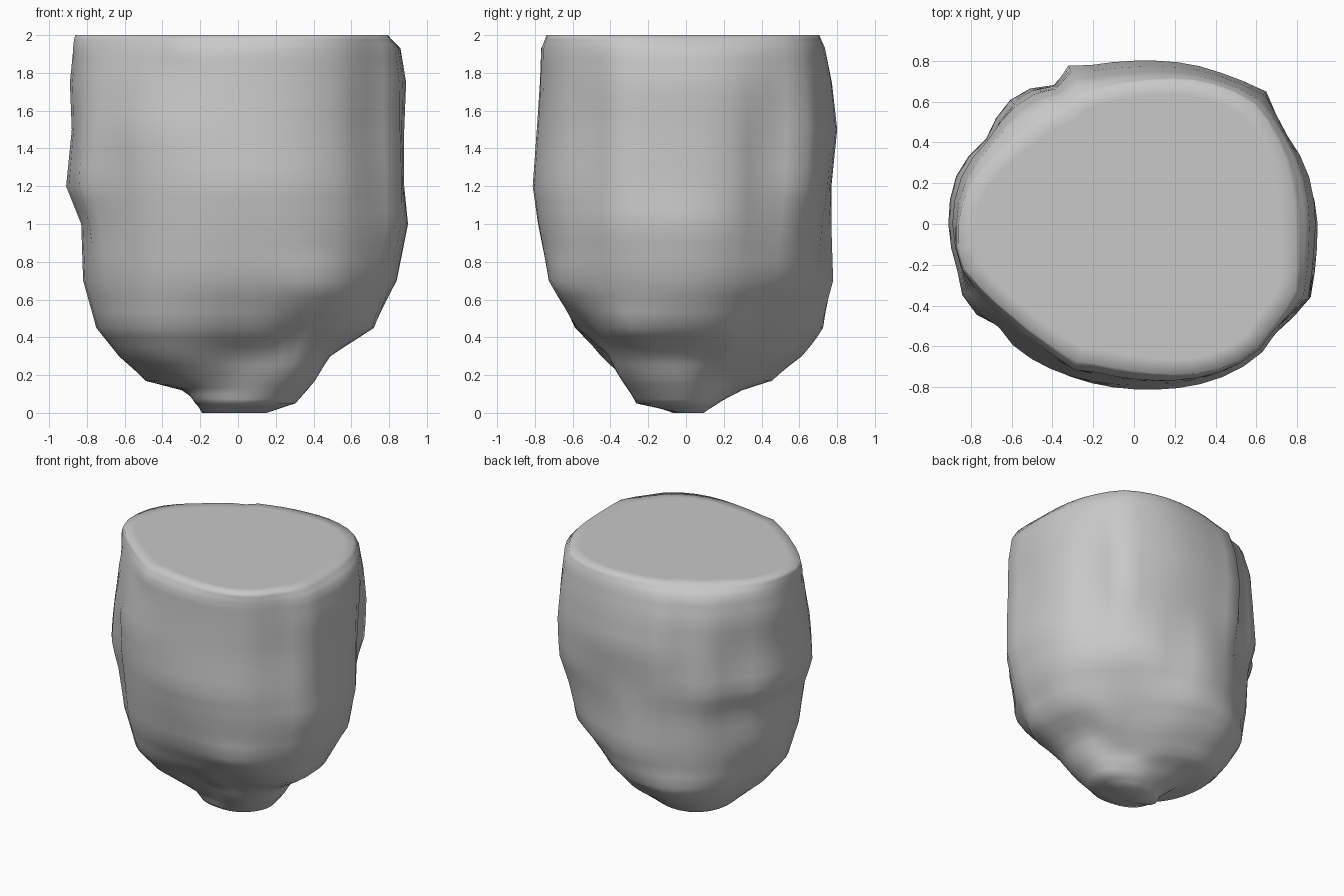
import bpy
import bmesh
from math import cos, sin, radians, exp

cube = bpy.data.objects.get("Cube")
if cube:
    bpy.data.objects.remove(cube, do_unlink=True)

SEGMENTS = 48
STEPS = 3

# Stone cross-sections from top to bottom: height, then the radius
# every 45 degrees, starting at +x and turning towards +y
SECTIONS = [
    (2.0, (0.79, 0.82, 0.69, 0.68, 0.86, 0.73, 0.72, 0.86)),
    (1.93, (0.86, 0.85, 0.73, 0.77, 0.87, 0.76, 0.76, 0.87)),
    (1.75, (0.89, 0.87, 0.77, 0.82, 0.89, 0.80, 0.77, 0.87)),
    (1.5, (0.88, 0.88, 0.80, 0.84, 0.88, 0.84, 0.79, 0.87)),
    (1.2, (0.88, 0.87, 0.77, 0.86, 0.91, 0.83, 0.81, 0.89)),
    (1.0, (0.90, 0.82, 0.77, 0.81, 0.83, 0.81, 0.78, 0.88)),
    (0.7, (0.84, 0.77, 0.78, 0.79, 0.82, 0.78, 0.72, 0.83)),
    (0.45, (0.71, 0.58, 0.71, 0.75, 0.75, 0.71, 0.58, 0.70)),
    (0.3, (0.48, 0.43, 0.57, 0.66, 0.63, 0.58, 0.40, 0.53)),
    (0.17, (0.40, 0.28, 0.39, 0.56, 0.47, 0.39, 0.32, 0.42)),
    (0.12, (0.36, 0.25, 0.27, 0.36, 0.28, 0.31, 0.29, 0.37)),
    (0.05, (0.30, 0.20, 0.17, 0.19, 0.22, 0.26, 0.26, 0.30)),
    (0.0, (0.15, 0.12, 0.09, 0.12, 0.19, 0.10, 0.03, 0.06)),
]

# Ridges (positive) and dents (negative):
# angle, height, angular spread, vertical spread, depth
LUMPS = [
    (-23, 1.4, 8, 0.7, 0.05),
    (-35, 1.5, 6, 0.6, -0.03),
    (207, 1.2, 8, 0.4, 0.05),
    (215, 1.3, 5, 0.5, -0.03),
    (150, 1.3, 8, 0.5, -0.05),
    (121, 1.4, 5, 0.6, -0.05),
    (113, 1.5, 5, 0.5, 0.03),
    (30, 1.3, 8, 0.4, -0.06),
    (45, 1.4, 7, 0.5, 0.04),
    (75, 0.8, 8, 0.3, -0.03),
    (118, 0.36, 18, 0.14, 0.05),
    (160, 0.5, 8, 0.2, -0.04),
    (28, 0.33, 10, 0.1, 0.05),
    (-23, 0.46, 10, 0.1, 0.04),
    (-57, 0.42, 13, 0.12, -0.07),
    (-57, 0.68, 13, 0.1, 0.03),
    (193, 1.95, 8, 0.1, 0.03),
    (246, 1.95, 6, 0.1, 0.03),
]


def spline(a, b, c, d, t):
    """Smooth value between b and c."""
    return b + 0.5 * t * (c - a + t * (2 * a - 5 * b + 4 * c - d
                                       + t * (3 * (b - c) + d - a)))


def around(radii, angle):
    """Radius of one cross-section at an angle in degrees."""
    pos = (angle % 360) / 45
    i = int(pos)
    return spline(*(radii[(i + k) % 8] for k in (-1, 0, 1, 2)), pos - i)


def lump(angle, z):
    total = 0
    for a, h, spread, tall, depth in LUMPS:
        turn = (angle - a + 180) % 360 - 180
        total += depth * exp(-(turn / spread) ** 2 - ((z - h) / tall) ** 2)
    return total


def make_ring(bm, z, radius_at):
    ring = []
    for k in range(SEGMENTS):
        angle = 360 * k / SEGMENTS
        r = radius_at(angle)
        ring.append(bm.verts.new((r * cos(radians(angle)),
                                  r * sin(radians(angle)), z)))
    return ring


# Stone body: blended rings joined into a skin, with a flat cut top
bm = bmesh.new()
top_radii = SECTIONS[0][1]
rings = [make_ring(bm, 2, lambda a: 0.9 * (around(top_radii, a) + lump(a, 2)))]
for i, (height, radii) in enumerate(SECTIONS[:-1]):
    below, below_radii = SECTIONS[i + 1]
    for s in range(STEPS):
        t = s / STEPS
        z = height * (1 - t) + below * t
        fade = min(1, z / 0.3)
        rings.append(make_ring(bm, z, lambda a: fade * lump(a, z)
                               + around(radii, a) * (1 - t)
                               + around(below_radii, a) * t))
rings.append(make_ring(bm, 0, lambda a: around(SECTIONS[-1][1], a)))

for upper, lower in zip(rings, rings[1:]):
    for k in range(SEGMENTS):
        n = (k + 1) % SEGMENTS
        bm.faces.new((upper[k], lower[k], lower[n], upper[n]))
bm.faces.new(rings[0])
bm.faces.new(reversed(rings[-1]))
for face in bm.faces:
    face.smooth = True
bmesh.ops.recalc_face_normals(bm, faces=bm.faces)

mesh = bpy.data.meshes.new("stone_block")
bm.to_mesh(mesh)
bm.free()
stone = bpy.data.objects.new("stone_block", mesh)
bpy.context.collection.objects.link(stone)

# Plain grey stone
grey = bpy.data.materials.new("grey_stone")
grey.use_nodes = True
colour = (0.58, 0.58, 0.58, 1)
grey.diffuse_color = colour
grey.node_tree.nodes["Principled BSDF"].inputs["Base Color"].default_value = colour
mesh.materials.append(grey)
